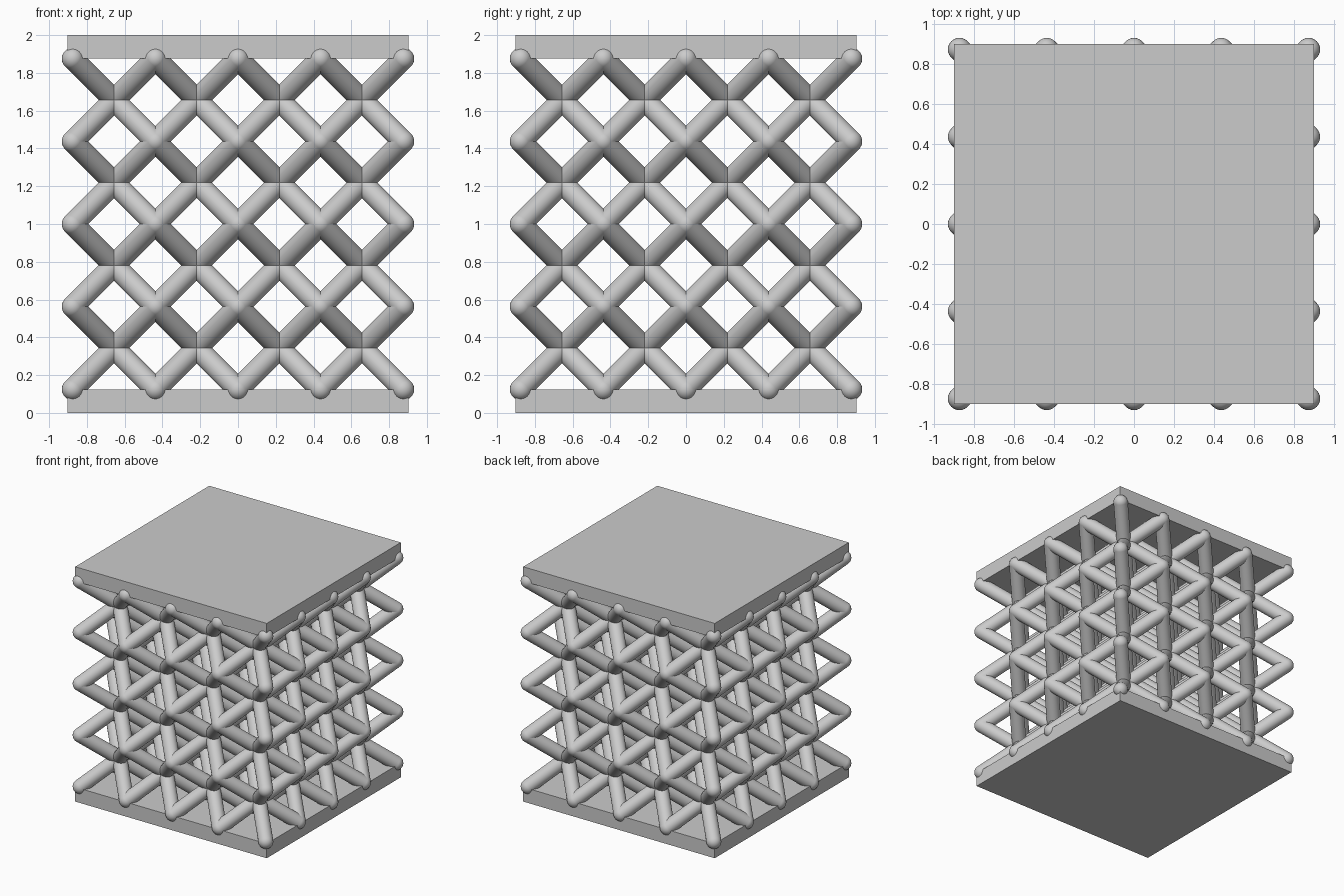
import bpy, bmesh
from itertools import product
from mathutils import Matrix, Vector

cube = bpy.data.objects.get("Cube")
if cube:
    bpy.data.objects.remove(cube, do_unlink=True)

CELLS = 4
HALF = 0.875
STEP = 2 * HALF / CELLS
RADIUS = 0.058
PLATE_HALF = 0.9025
PLATE_THICK = 0.123

# Single light grey material
grey = bpy.data.materials.new("light grey")
grey.use_nodes = True
grey.diffuse_color = (0.6, 0.6, 0.6, 1)
grey.node_tree.nodes["Principled BSDF"].inputs["Base Color"].default_value = (0.6, 0.6, 0.6, 1)


def finish(bm, name, smooth):
    mesh = bpy.data.meshes.new(name)
    for face in bm.faces:
        face.smooth = smooth
    bm.to_mesh(mesh)
    bm.free()
    mesh.materials.append(grey)
    obj = bpy.data.objects.new(name, mesh)
    bpy.context.collection.objects.link(obj)
    return obj


def node(i, j, k):
    return Vector((i * STEP - HALF, j * STEP - HALF, 1 + k * STEP - HALF))


def add_strut(bm, start, end):
    axis = end - start
    turn = axis.to_track_quat("Z", "Y").to_matrix().to_4x4()
    bmesh.ops.create_cone(bm, cap_ends=False, segments=32, radius1=RADIUS, radius2=RADIUS,
                          depth=axis.length, matrix=Matrix.Translation((start + end) / 2) @ turn)


# Lattice struts: four body diagonals in every cell
bm = bmesh.new()
for i, j, k in product(range(CELLS), repeat=3):
    for a, b in product((0, 1), repeat=2):
        add_strut(bm, node(i + a, j + b, k), node(i + 1 - a, j + 1 - b, k + 1))
finish(bm, "lattice_struts", True)

# Round joints at the cell corners
bm = bmesh.new()
for i, j, k in product(range(CELLS + 1), repeat=3):
    bmesh.ops.create_uvsphere(bm, u_segments=24, v_segments=14, radius=RADIUS,
                              matrix=Matrix.Translation(node(i, j, k)))
finish(bm, "lattice_joints", True)

# Square end plates
for name, z in (("bottom_plate", PLATE_THICK / 2), ("top_plate", 2 - PLATE_THICK / 2)):
    bm = bmesh.new()
    size = Matrix.Diagonal((2 * PLATE_HALF, 2 * PLATE_HALF, PLATE_THICK, 1))
    bmesh.ops.create_cube(bm, size=1, matrix=Matrix.Translation((0, 0, z)) @ size)
    finish(bm, name, False)
